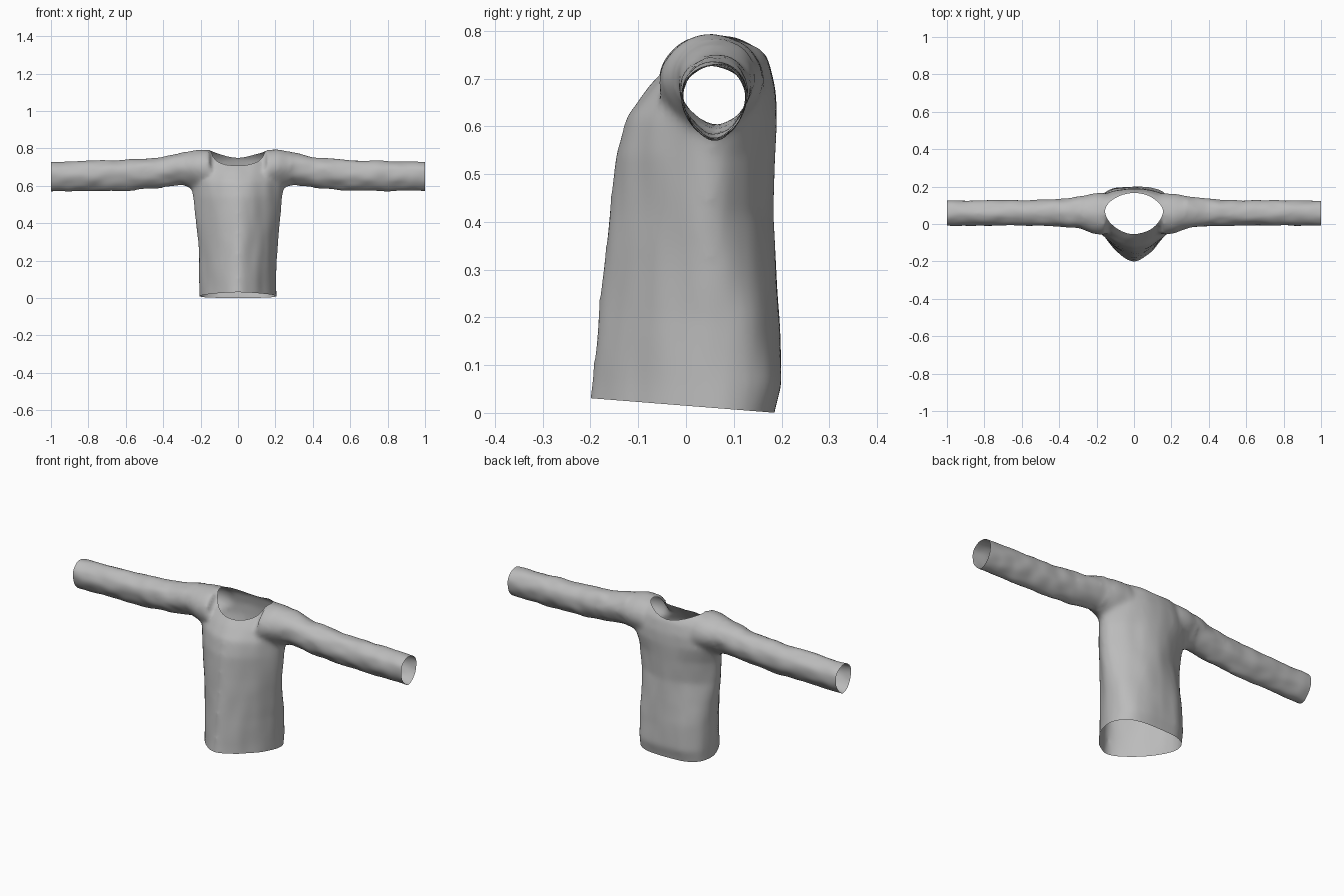
import bpy, bmesh, math
from mathutils import Vector, noise

cube = bpy.data.objects.get("Cube")
if cube:
    bpy.data.objects.remove(cube, do_unlink=True)


def outline(w, low, high, mid, p_low, p_high, n=48):
    """Closed 2D section: half width w, from low to high, widest at mid."""
    pts = []
    for i in range(n):
        a = 2 * math.pi * i / n
        c, s = math.cos(a), math.sin(a)
        p, d = (p_high, high - mid) if s > 0 else (p_low, mid - low)
        r = (abs(c) ** p + abs(s) ** p) ** (-1 / p)
        pts.append((w * r * c, mid + d * r * s))
    return pts


def loft(bm, rings):
    """Skin a list of equal rings into a closed solid."""
    rows = [[bm.verts.new(p) for p in ring] for ring in rings]
    for lower, upper in zip(rows, rows[1:]):
        for i in range(len(lower)):
            j = (i + 1) % len(lower)
            bm.faces.new((lower[i], lower[j], upper[j], upper[i]))
    bm.faces.new(rows[0])
    bm.faces.new(rows[-1])


def make_object(bm, name):
    bmesh.ops.recalc_face_normals(bm, faces=bm.faces)
    mesh = bpy.data.meshes.new(name)
    bm.to_mesh(mesh)
    bm.free()
    obj = bpy.data.objects.new(name, mesh)
    bpy.context.collection.objects.link(obj)
    return obj


# Torso sections: height, half width, front, back, widest y, back squareness
torso = [
    (-0.06, 0.205, -0.212, 0.176, 0.04, 3.0),
    (0.0, 0.205, -0.206, 0.184, 0.05, 3.0),
    (0.06, 0.205, -0.197, 0.199, 0.05, 3.0),
    (0.2, 0.207, -0.184, 0.195, 0.05, 2.6),
    (0.3, 0.215, -0.174, 0.190, 0.05, 2.0),
    (0.42, 0.227, -0.160, 0.183, 0.05, 1.6),
    (0.54, 0.240, -0.149, 0.187, 0.05, 1.7),
    (0.62, 0.252, -0.128, 0.190, 0.06, 2.0),
    (0.68, 0.250, -0.083, 0.188, 0.06, 2.0),
    (0.74, 0.230, -0.027, 0.172, 0.07, 2.0),
    (0.775, 0.200, 0.012, 0.145, 0.07, 2.0),
    (0.793, 0.150, 0.045, 0.105, 0.075, 2.0),
]
bm = bmesh.new()
loft(bm, [[(x, y, z) for x, y in outline(w, f, b, m, 1.5, p)]
          for z, w, f, b, m, p in torso])

# Sleeve sections: distance out, front, back, bottom, top
sleeve = [
    (0.15, -0.060, 0.168, 0.56, 0.793),
    (0.22, -0.050, 0.162, 0.58, 0.792),
    (0.30, -0.022, 0.148, 0.603, 0.778),
    (0.40, -0.015, 0.134, 0.588, 0.755),
    (0.60, -0.009, 0.129, 0.571, 0.739),
    (1.06, -0.011, 0.126, 0.567, 0.726),
]
for side in (-1, 1):
    rings = []
    for x, f, b, low, high in sleeve:
        section = outline((b - f) / 2, low, high, 0.45 * low + 0.55 * high, 1.6, 2)
        rings.append([(side * x, (f + b) / 2 + y, z) for y, z in section])
    loft(bm, rings)
source = make_object(bm, "shirt_source")

# Neck opening cutter
neck = (0.155, -0.055, 0.165, 0.07, 1.8, 1.8)
bm = bmesh.new()
loft(bm, [[(x, y, z) for x, y in outline(*neck)] for z in (0.4, 1.0)])
cutter = make_object(bm, "neck_cutter")
cutter.hide_render = True

# Blend the solids into one form and cut the neck
remesh = source.modifiers.new("blend", 'REMESH')
remesh.mode = 'VOXEL'
remesh.voxel_size = 0.012
smooth = source.modifiers.new("soften", 'SMOOTH')
smooth.factor = 0.5
smooth.iterations = 8
cut = source.modifiers.new("neck", 'BOOLEAN')
cut.operation = 'DIFFERENCE'
cut.solver = 'EXACT'
cut.object = cutter
bpy.context.view_layer.update()
evaluated = source.evaluated_get(bpy.context.evaluated_depsgraph_get())
bm = bmesh.new()
bm.from_mesh(evaluated.to_mesh())
evaluated.to_mesh_clear()
for helper in (source, cutter):
    bpy.data.objects.remove(helper, do_unlink=True)


def in_neck(p):
    d = 0.095 if p.y > 0.07 else 0.125
    r = (abs(p.x) / 0.155) ** 1.8 + (abs(p.y - 0.07) / d) ** 1.8
    return p.z > 0.38 and r < 1.004


# Remove the plug walls so the garment is a thin open shell
bmesh.ops.delete(bm, geom=[f for f in bm.faces if in_neck(f.calc_center_median())],
                 context='FACES')

# Gentle cloth wrinkles
bm.normal_update()
shifts = []
for v in bm.verts:
    on_sleeve = abs(v.co.x) > 0.28
    scale = Vector((13, 18, 18)) if on_sleeve else Vector((14, 14, 6))
    amount = 0.005 if on_sleeve else 0.004
    shifts.append(v.normal * amount * noise.noise(v.co * scale))
for v, shift in zip(bm.verts, shifts):
    v.co += shift

# Open the hem and both cuffs
for point, normal in (((0, 0, 0.015), (0, -0.079, -1)),
                      ((1, 0, 0), (1, 0, 0)),
                      ((-1, 0, 0), (-1, 0, 0))):
    bmesh.ops.bisect_plane(bm, geom=bm.verts[:] + bm.edges[:] + bm.faces[:],
                           plane_co=point, plane_no=normal, clear_outer=True)

mesh = bpy.data.meshes.new("long_sleeved_shirt")
bm.to_mesh(mesh)
bm.free()
shirt = bpy.data.objects.new("long_sleeved_shirt", mesh)
bpy.context.collection.objects.link(shirt)
for polygon in mesh.polygons:
    polygon.use_smooth = True

# Plain grey cloth
cloth = bpy.data.materials.new("grey_cloth")
cloth.use_nodes = True
grey = (0.5, 0.5, 0.5, 1)
cloth.diffuse_color = grey
cloth.node_tree.nodes["Principled BSDF"].inputs["Base Color"].default_value = grey
mesh.materials.clear()
mesh.materials.append(cloth)
for polygon in mesh.polygons:
    polygon.material_index = 0
